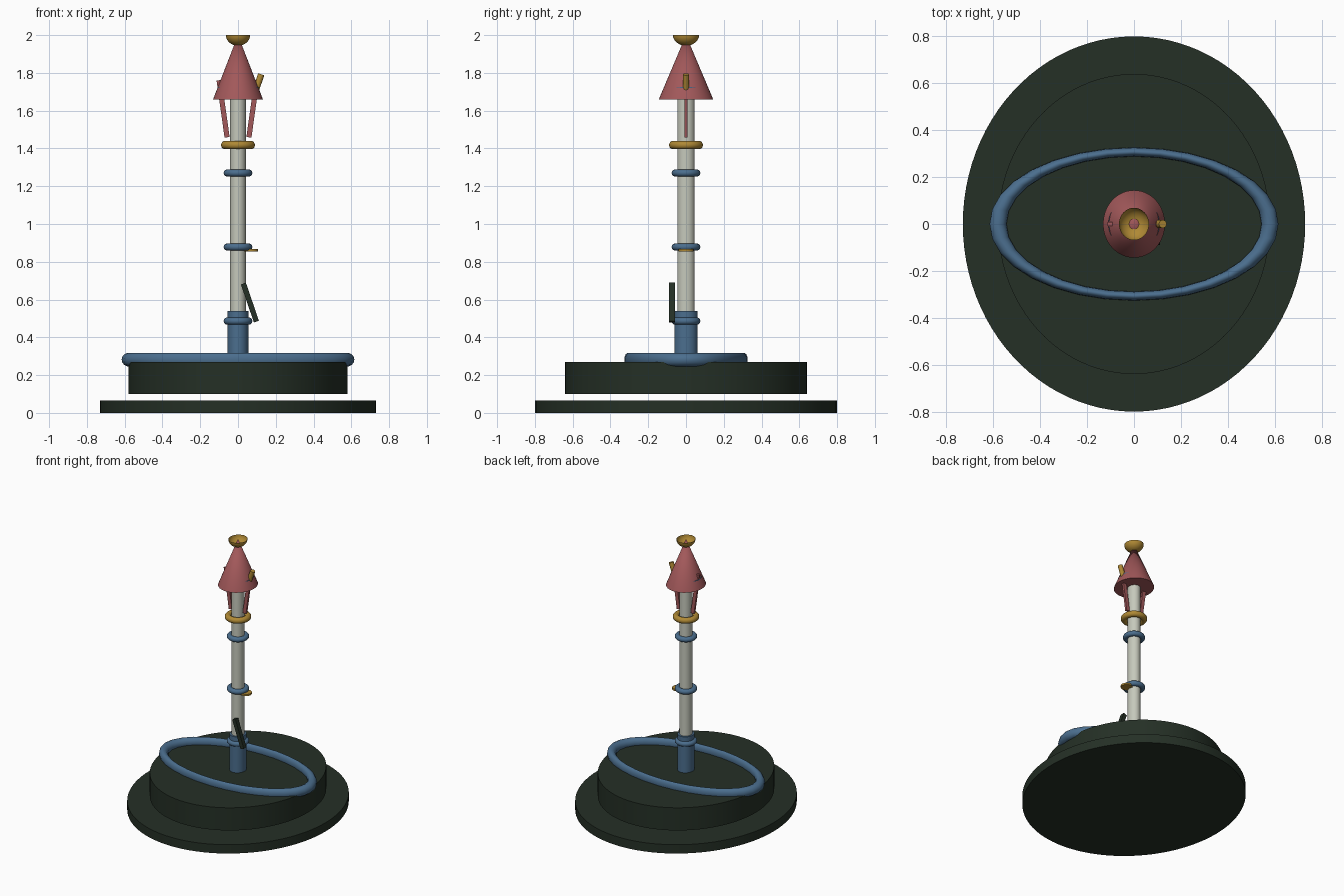
import bpy, bmesh, math

if "Cube" in bpy.data.objects:
    bpy.data.objects.remove(bpy.data.objects["Cube"])


def material(name, rgb):
    m = bpy.data.materials.new(name)
    m.diffuse_color = (*rgb, 1)
    m.use_nodes = True
    m.node_tree.nodes["Principled BSDF"].inputs["Base Color"].default_value = m.diffuse_color
    return m


DARK = material("dark green", (0.018, 0.029, 0.019))
BLUE = material("steel blue", (0.07, 0.156, 0.27))
PALE = material("pale grey", (0.56, 0.58, 0.50))
RED = material("dusty red", (0.36, 0.098, 0.102))
GOLD = material("old gold", (0.43, 0.25, 0.035))


def finish(name, mat, scale=(1, 1, 1)):
    o = bpy.context.object
    o.name = name
    o.scale = scale
    o.data.materials.append(mat)
    bpy.ops.object.shade_smooth_by_angle(angle=math.radians(35))
    return o


def cyl(name, mat, rx, ry, z0, z1, x=0, tilt=0, sides=64):
    bpy.ops.mesh.primitive_cylinder_add(vertices=sides, radius=1, depth=z1 - z0,
                                        location=(x, 0, (z0 + z1) / 2), rotation=(0, tilt, 0))
    return finish(name, mat, (rx, ry, 1))


def ring(name, mat, major, minor, z, scale=(1, 1, 1), segs=40):
    bpy.ops.mesh.primitive_torus_add(major_radius=major, minor_radius=minor, major_segments=segs,
                                     minor_segments=14, location=(0, 0, z))
    return finish(name, mat, scale)


def bar(name, mat, size, loc, tilt):
    bpy.ops.mesh.primitive_cube_add(size=1, location=loc, rotation=(0, tilt, 0))
    return finish(name, mat, size)


# Two separate oval base discs
cyl("ground_disc", DARK, 0.73, 0.80, 0, 0.066, sides=96)
cyl("upper_disc", DARK, 0.58, 0.64, 0.10, 0.27, sides=96)

# Oval hoop lying on the base
ring("base_hoop", BLUE, 0.58, 0.036, 0.282, (1, 0.53, 1), 32)

# Post and sleeve
cyl("post_sleeve", BLUE, 0.055, 0.061, 0.26, 0.54, sides=32)
cyl("post", PALE, 0.042, 0.046, 0.50, 1.70, sides=32)

# Collars along the post
for name, z in (("low_collar", 0.486), ("middle_collar", 0.878), ("high_collar", 1.27)):
    ring(name, BLUE, 0.057, 0.019, z)
ring("gold_collar", GOLD, 0.068, 0.022, 1.418)

# Small side shelf and leaning lever
cyl("side_shelf", GOLD, 0.04, 0.04, 0.855, 0.868, x=0.066, sides=32)
bar("lever", DARK, (0.028, 0.032, 0.213), (0.063, -0.074, 0.584), -0.33)

# Roof cone with a blue disc just breaking through its sides
bpy.ops.mesh.primitive_cone_add(vertices=64, radius1=1, radius2=0, depth=0.34,
                                location=(0, 0, 1.83))
finish("roof_cone", RED, (0.132, 0.144, 1))
cyl("roof_disc", BLUE, 0.109, 0.109, 1.713, 1.726)

# Slanted struts under the roof
for side, name in ((-1, "left_strut"), (1, "right_strut")):
    bar(name, RED, (0.027, 0.016, 0.305), (side * 0.079, 0, 1.61), side * 0.14)

# Gold peg poking out of the roof
cyl("roof_peg", GOLD, 0.017, 0.017, 1.69, 1.795, x=0.106, tilt=0.33, sides=20)

# Open bowl finial: lower half of a sphere
bpy.ops.mesh.primitive_uv_sphere_add(segments=32, ring_count=16, radius=1, location=(0, 0, 2.0))
bowl = finish("finial_bowl", GOLD, (0.064, 0.069, 0.056))
bm = bmesh.new()
bm.from_mesh(bowl.data)
bmesh.ops.delete(bm, geom=[v for v in bm.verts if v.co.z > 0.01], context='VERTS')
bm.to_mesh(bowl.data)
bm.free()
